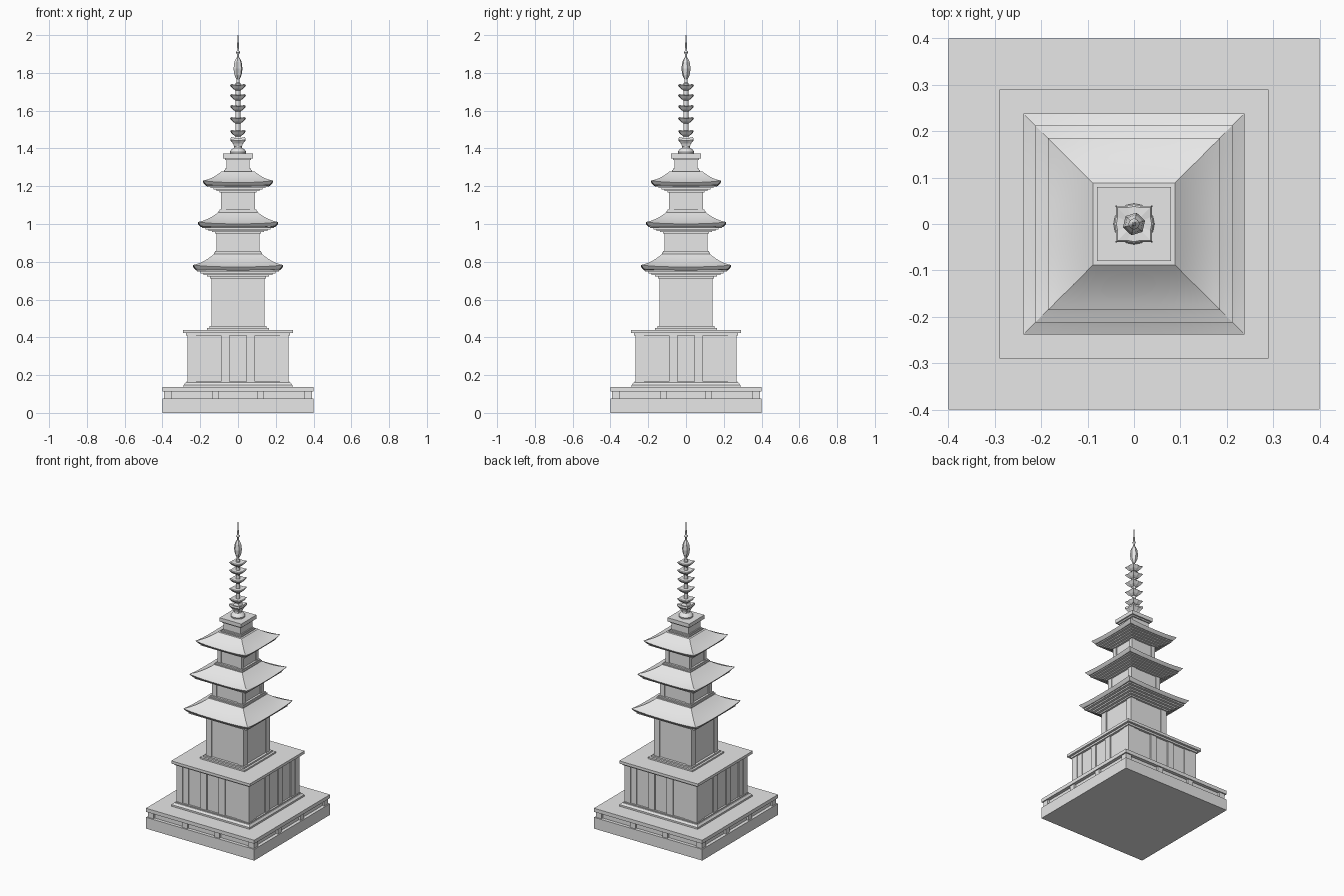
import bpy, bmesh, math

if "Cube" in bpy.data.objects:
    bpy.data.objects.remove(bpy.data.objects["Cube"])

stone = bpy.data.materials.new("grey stone")
stone.diffuse_color = (0.8, 0.8, 0.8, 1)
stone.use_nodes = True
stone.node_tree.nodes["Principled BSDF"].inputs["Base Color"].default_value = stone.diffuse_color


def finish(name, bm, smooth=None):
    bmesh.ops.recalc_face_normals(bm, faces=bm.faces)
    me = bpy.data.meshes.new(name)
    bm.to_mesh(me)
    bm.free()
    ob = bpy.data.objects.new(name, me)
    bpy.context.collection.objects.link(ob)
    me.materials.append(stone)
    if smooth:
        bpy.ops.object.select_all(action='DESELECT')
        ob.select_set(True)
        bpy.context.view_layer.objects.active = ob
        bpy.ops.object.shade_smooth_by_angle(angle=math.radians(smooth))
    return ob


def loft(name, rings, smooth=None):
    """Skin a stack of closed point rings and cap both ends."""
    bm = bmesh.new()
    loops = [[bm.verts.new(p) for p in r] for r in rings]
    n = len(loops[0])
    for a, b in zip(loops, loops[1:]):
        for i in range(n):
            j = (i + 1) % n
            bm.faces.new((a[i], a[j], b[j], b[i]))
    bm.faces.new(loops[0][::-1])
    bm.faces.new(loops[-1])
    return finish(name, bm, smooth)


def square(h, z, lift=0, n=1):
    """Square ring of half width h; lift raises it towards the corners."""
    pts = []
    for k in range(4):
        c, s = round(math.cos(k * math.pi / 2)), round(math.sin(k * math.pi / 2))
        for i in range(n):
            t = -1 + 2 * i / n
            x, y = t * h, -h
            pts.append((c * x - s * y, s * x + c * y, z + lift * abs(t) ** 3))
    return pts


def steps(name, levels):
    """Stepped square blocks given as (half width, bottom, top)."""
    rings = []
    for h, z0, z1 in levels:
        rings += [square(h, z0), square(h, z1)]
    return loft(name, rings)


def lathe(name, profile, sides, star=0, smooth=None, turn=0):
    """Turned ring; star pushes the diagonals out into four points."""
    rings = []
    for r, z in profile:
        ring = []
        for i in range(sides):
            a = 2 * math.pi * i / sides + turn
            point = max(0, -math.cos(4 * a)) ** 3
            rr = r * (1 + star * point)
            ring.append((rr * math.cos(a), rr * math.sin(a), z + star * 0.012 * point * (r > 0.03)))
        rings.append(ring)
    return loft(name, rings, smooth)


def posts(name, half, out, z0, z1, spans):
    """Flat pilasters on all four walls, spans are (from, to) along the wall."""
    bm = bmesh.new()
    for a, b in spans:
        for k in range(4):
            c, s = round(math.cos(k * math.pi / 2)), round(math.sin(k * math.pi / 2))
            cube = bmesh.ops.create_cube(bm, size=1)["verts"]
            for v in cube:
                x = (a + b) / 2 + v.co.x * (b - a)
                y = -half - out if v.co.y < 0 else -half + 0.01
                v.co = (c * x - s * y, s * x + c * y, z0 if v.co.z < 0 else z1)
    return finish(name, bm)


def mirrored(*spans):
    return [s for a, b in spans for s in ((a, b), (-b, -a))]


# Ground platform with a recessed band and small blocks
steps("platform", [(0.40, 0, 0.075), (0.378, 0.075, 0.112), (0.40, 0.112, 0.136)])
posts("platform_blocks", 0.378, 0.014, 0.075, 0.112, mirrored((0.10, 0.138), (0.35, 0.392)))

# Pedestal with plinth mouldings, pilasters and cornice
loft("pedestal_plinth", [square(h, z) for h, z in
     ((0.288, 0.136), (0.288, 0.147), (0.278, 0.16), (0.272, 0.16), (0.272, 0.166))])
steps("pedestal", [(0.260, 0.16, 0.41), (0.275, 0.41, 0.422), (0.29, 0.422, 0.440)])
posts("pedestal_pilasters", 0.260, 0.008, 0.166, 0.41,
      mirrored((0.045, 0.09), (0.222, 0.268)))
posts("pedestal_panel_frames", 0.260, 0.004, 0.166, 0.41, mirrored((0.18, 0.222)))
steps("body_step", [(0.165, 0.44, 0.45), (0.15, 0.45, 0.46)])

# Storeys: wall half, wall bottom, wall top, eave half, eave bottom, roof top half, roof top
storeys = [
    (0.140, 0.455, 0.712, 0.238, 0.757, 0.128, 0.840),
    (0.113, 0.845, 0.950, 0.212, 0.985, 0.104, 1.062),
    (0.090, 1.065, 1.168, 0.185, 1.204, 0.088, 1.278),
]
for i, (w, z0, z1, e, ez, t, tz) in enumerate(storeys, 1):
    steps(f"wall_{i}", [(w - 0.006, z0, z1 + 0.005)])
    posts(f"wall_corner_posts_{i}", w - 0.006, 0.006, z0, z1 + 0.002,
          mirrored((w * 0.7, w)))
    # Corbels widening up to the eave
    count = 5
    dz = (ez - z1) / count
    a, b = w + 0.008, e - 0.022
    steps(f"corbels_{i}", [(a + (b - a) * k / (count - 1), z1 + k * dz, z1 + (k + 1) * dz)
                           for k in range(count)])
    # Concave roof with slightly raised corners
    rings = [square(e - 0.016, ez - 0.002, 0.006, 12), square(e - 0.004, ez + 0.010, 0.010, 12)]
    for k in range(8):
        u = k / 7
        h = e + (t - e) * u
        z = ez + 0.016 + (tz - ez - 0.016) * (0.6 * u + 0.4 * u * u)
        rings.append(square(h, z, 0.010 * (1 - u) ** 2, 12))
    loft(f"roof_{i}", rings, 30)

# Steps on top of each roof
steps("roof_step_1", [(0.128, 0.838, 0.848), (0.121, 0.848, 0.857)])
steps("roof_step_2", [(0.104, 1.06, 1.068), (0.097, 1.068, 1.077)])
steps("roof_step_3", [(0.075, 1.275, 1.285), (0.068, 1.285, 1.293)])

# Finial base block
steps("finial_block", [(0.062, 1.29, 1.338), (0.070, 1.338, 1.347), (0.080, 1.347, 1.372)])

# Bowl and flower below the rings
lathe("finial_bowl", [(0.042, 1.372), (0.044, 1.382), (0.036, 1.394), (0.022, 1.402),
                      (0.020, 1.412)], 16, 0, 40)
lathe("finial_flower", [(0.020, 1.41), (0.026, 1.425), (0.040, 1.442), (0.038, 1.455),
                        (0.022, 1.450), (0.014, 1.462)], 16, 0.4)

# Mast with five pointed rings
lathe("mast", [(0.013, 1.45), (0.013, 1.745), (0.008, 1.75), (0.006, 1.79)], 10, 0, 40)
for i, z in enumerate((1.474, 1.542, 1.606, 1.664, 1.717), 1):
    lathe(f"ring_disc_{i}", [(0.014, z - 0.010), (0.028, z), (0.042, z + 0.016),
                             (0.038, z + 0.020), (0.014, z + 0.020)], 16, 0.32)

# Jewel and spike
lathe("jewel", [(0.010, 1.768), (0.020, 1.79), (0.025, 1.822), (0.020, 1.858), (0.008, 1.882)],
      6, 0, None, 0.3)
lathe("spike", [(0.006, 1.87), (0.006, 1.90), (0.012, 1.908), (0.006, 1.918),
                (0.004, 1.96), (0.002, 2.0)], 8, 0, 40)
